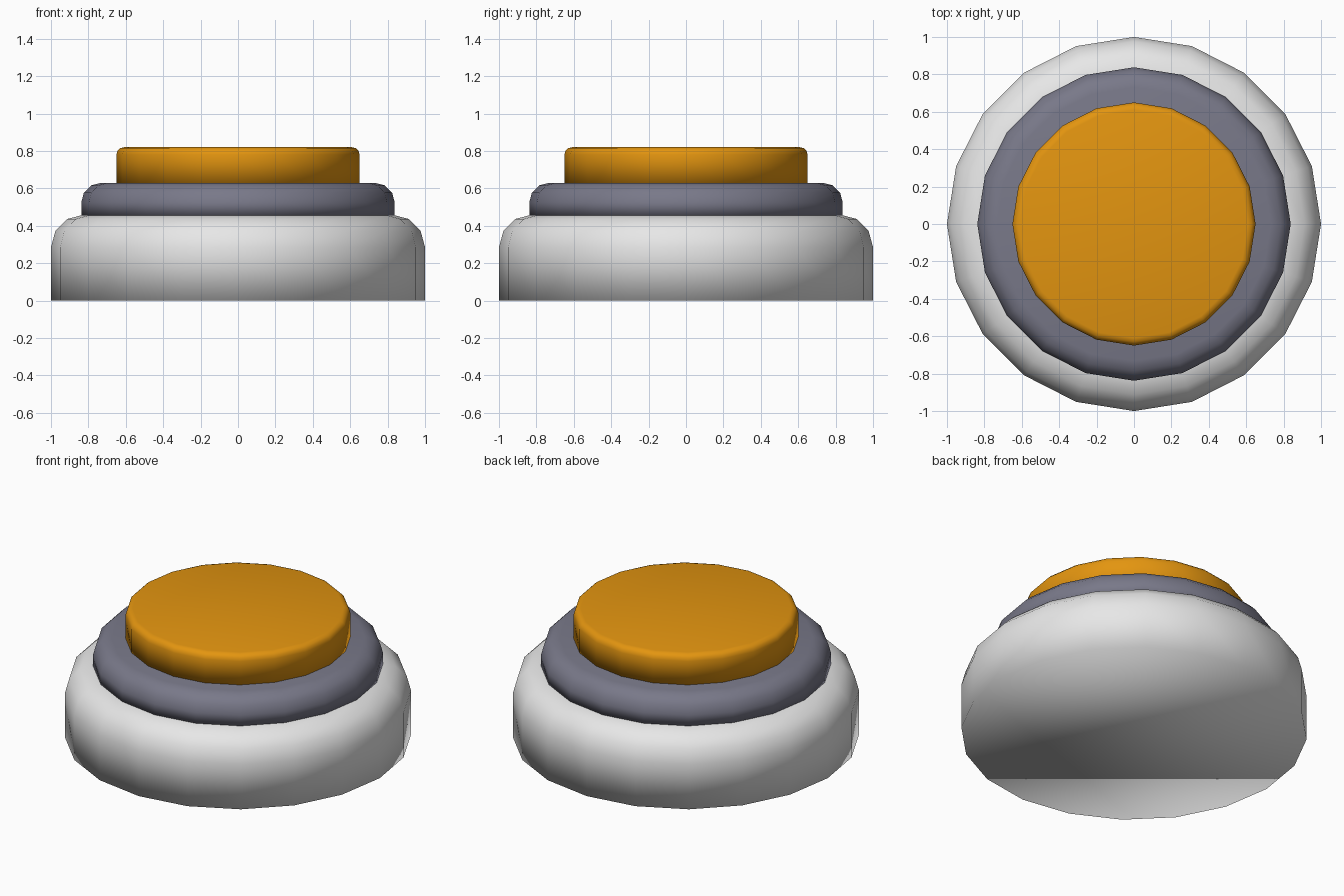
import bpy
import bmesh
from mathutils import Matrix

cube = bpy.data.objects.get("Cube")
if cube:
    bpy.data.objects.remove(cube, do_unlink=True)


def material(name, rgb):
    mat = bpy.data.materials.new(name)
    mat.use_nodes = True
    mat.diffuse_color = (*rgb, 1)
    mat.node_tree.nodes["Principled BSDF"].inputs["Base Color"].default_value = (*rgb, 1)
    return mat


def rounded_disc(name, radius, z0, z1, rounding, mat):
    """Smooth 20-sided cylinder with a rounded upper rim."""
    bm = bmesh.new()
    bmesh.ops.create_cone(bm, cap_ends=True, segments=20, radius1=radius, radius2=radius,
                          depth=z1 - z0, matrix=Matrix.Translation((0, 0, (z0 + z1) / 2)))
    rim = [e for e in bm.edges if all(v.co.z > z1 - 0.001 for v in e.verts)]
    bmesh.ops.bevel(bm, geom=rim, offset=rounding, offset_type='OFFSET',
                    segments=3, profile=0.5, affect='EDGES')
    for face in bm.faces:
        face.smooth = True
    mesh = bpy.data.meshes.new(name)
    bm.to_mesh(mesh)
    bm.free()
    mesh.materials.append(mat)
    obj = bpy.data.objects.new(name, mesh)
    bpy.context.collection.objects.link(obj)
    return obj


white = material("white plastic", (0.8, 0.8, 0.8))
slate = material("slate grey", (0.19, 0.19, 0.25))
orange = material("orange", (0.77, 0.30, 0.005))

# Housing, collar and push cap, stacked from the ground up
rounded_disc("base", 1.0, 0.0, 0.46, 0.175, white)
rounded_disc("collar", 0.838, 0.455, 0.63, 0.105, slate)
rounded_disc("push_cap", 0.65, 0.62, 0.82, 0.04, orange)
